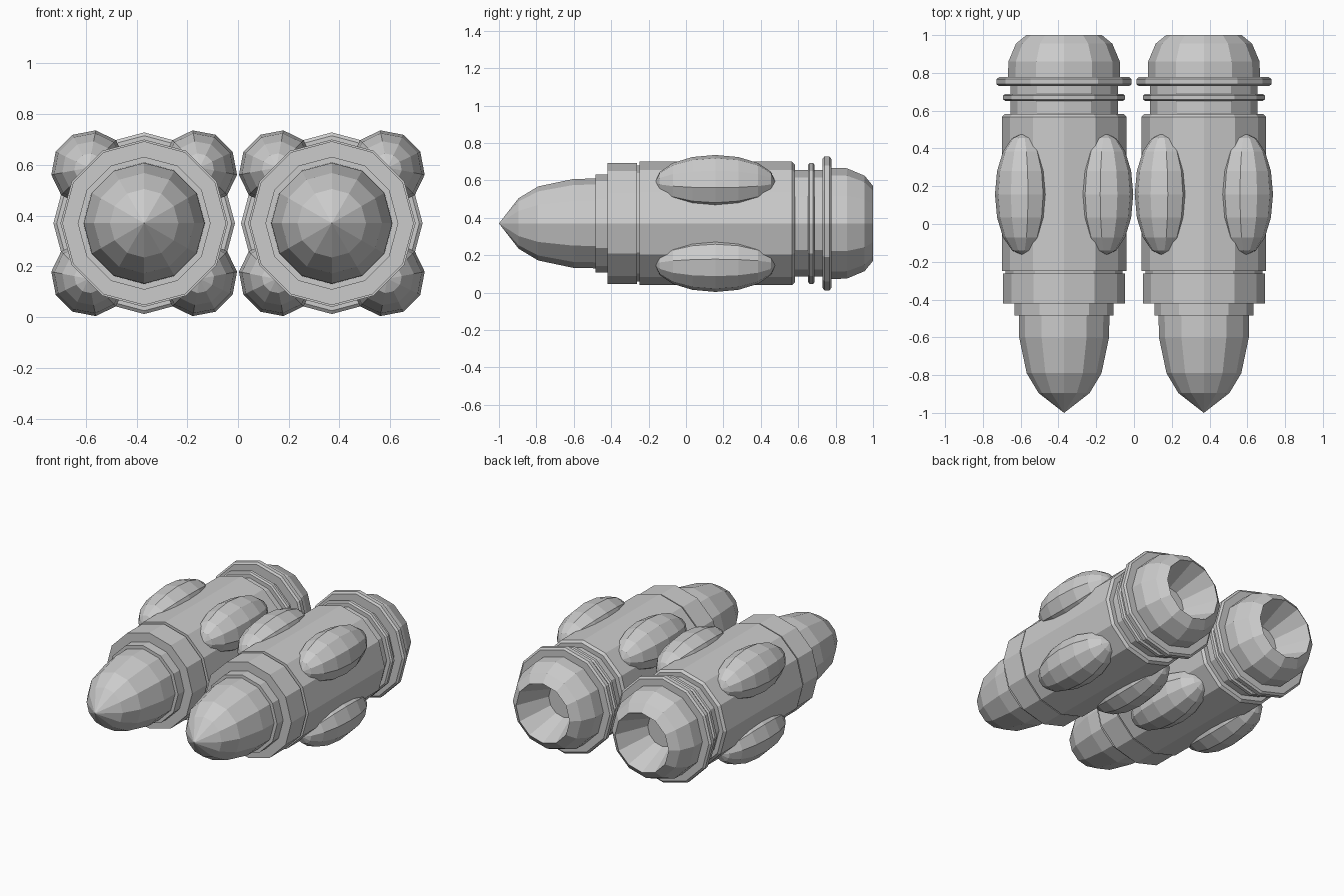
import bpy, bmesh, math
from mathutils import Matrix

if "Cube" in bpy.data.objects:
    bpy.data.objects.remove(bpy.data.objects["Cube"])

SIDES = 12
CX, CZ = -0.37, 0.37   # axis of the left pod; the right one is mirrored


def finish(name, bm):
    bmesh.ops.recalc_face_normals(bm, faces=bm.faces)
    me = bpy.data.meshes.new(name)
    bm.to_mesh(me)
    bm.free()
    ob = bpy.data.objects.new(name, me)
    bpy.context.collection.objects.link(ob)
    mod = ob.modifiers.new("Mirror", 'MIRROR')
    mod.use_axis[0] = True
    mod.use_mirror_merge = False
    return ob


def lathe(name, profile):
    """Revolve (y, radius) points about the pod axis; both ends are closed."""
    bm = bmesh.new()
    rings = []
    for y, r in profile:
        if r == 0:
            rings.append([bm.verts.new((CX, y, CZ))])
        else:
            rings.append([bm.verts.new((CX + r * math.cos(2 * math.pi * k / SIDES), y,
                                        CZ + r * math.sin(2 * math.pi * k / SIDES)))
                          for k in range(SIDES)])
    for a, b in zip(rings, rings[1:]):
        for k in range(SIDES):
            j = (k + 1) % SIDES
            if len(a) == 1:
                bm.faces.new((a[0], b[j], b[k]))
            elif len(b) == 1:
                bm.faces.new((a[k], a[j], b[0]))
            else:
                bm.faces.new((a[k], a[j], b[j], b[k]))
    for end in (rings[0], rings[-1]):
        if len(end) > 1:
            bm.faces.new(end)
    return finish(name, bm)


# Pointed nose and its stepped collars
lathe("nose_cone", [(-1, 0), (-0.895, 0.135), (-0.79, 0.198), (-0.6, 0.238), (-0.47, 0.24)])
lathe("nose_collar", [(-0.485, 0.262), (-0.41, 0.262)])
lathe("front_band", [(-0.42, 0.323), (-0.262, 0.323)])
lathe("band_groove", [(-0.27, 0.31), (-0.24, 0.31)])

# Main barrel with a small rear chamfer
lathe("main_barrel", [(-0.248, 0.33), (0.567, 0.33), (0.582, 0.315)])

# Rear neck with two flanges
lathe("rear_neck", [(0.57, 0.285), (0.78, 0.285)])
lathe("thin_flange", [(0.652, 0.312), (0.66, 0.323), (0.68, 0.323), (0.688, 0.312)])
lathe("wide_flange", [(0.73, 0.345), (0.74, 0.358), (0.767, 0.358), (0.777, 0.345)])

# Exhaust bell with a hollow mouth
lathe("exhaust_bell", [(0.77, 0.297), (0.86, 0.295), (0.955, 0.255), (1, 0.2),
                       (0.78, 0.11), (0.78, 0)])

# Four oval bulges around the barrel on the diagonals
for i in range(4):
    bm = bmesh.new()
    bmesh.ops.create_uvsphere(bm, u_segments=10, v_segments=8, radius=1)
    ang = math.radians(45 + 90 * i)
    place = (Matrix.Translation((CX, 0.157, CZ))
             @ Matrix.Rotation(-ang, 4, 'Y')
             @ Matrix.Translation((0.31, 0, 0))
             @ Matrix.Diagonal((0.143, 0.322, 0.153, 1))
             @ Matrix.Rotation(math.radians(90), 4, 'X'))
    bmesh.ops.transform(bm, matrix=place, verts=bm.verts)
    finish(f"side_bulge_{i + 1}", bm)
